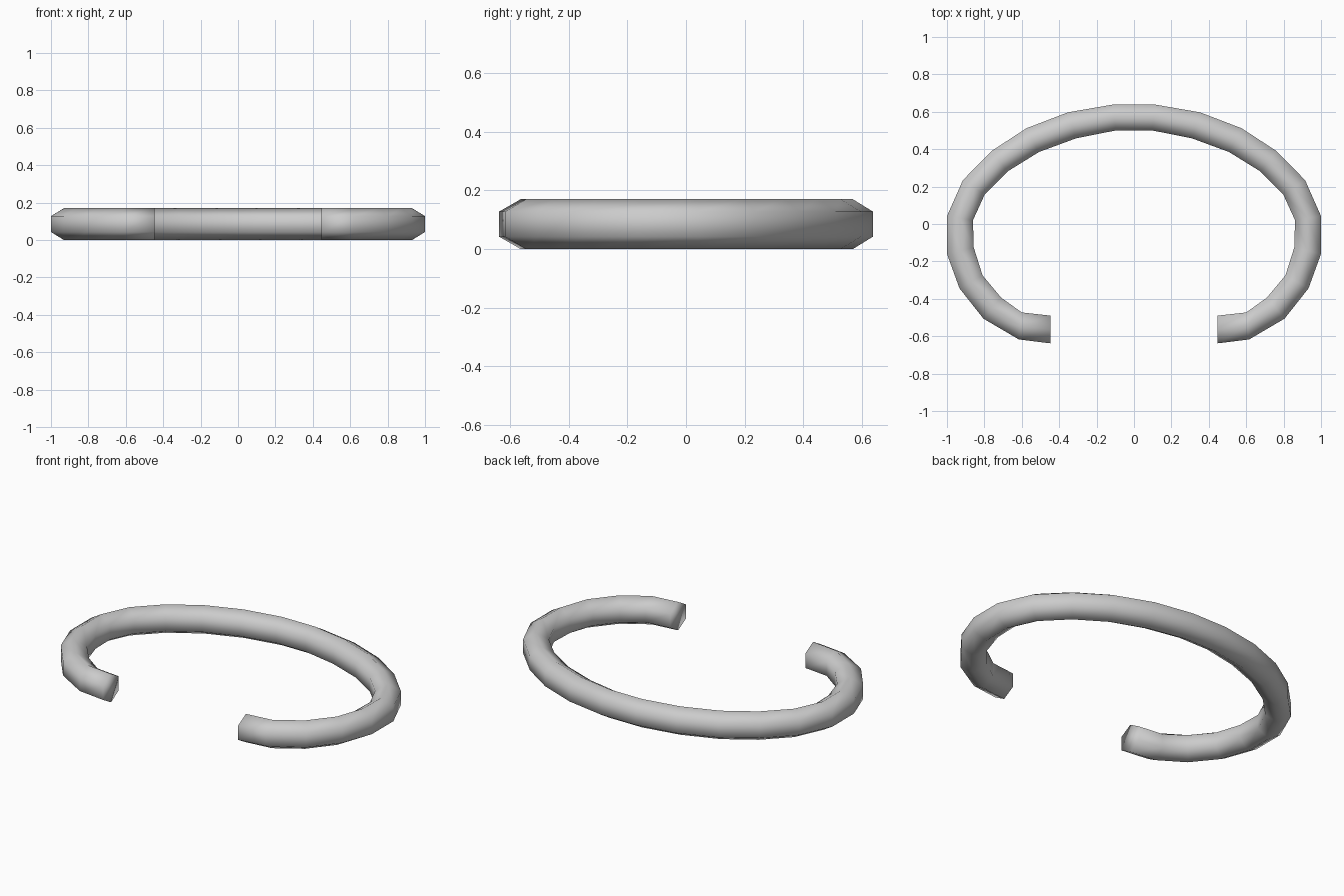
import bpy, bmesh
from mathutils import Vector

if "Cube" in bpy.data.objects:
    bpy.data.objects.remove(bpy.data.objects["Cube"])

R = 0.085  # hexagon corner radius

# Right half of the open oval: (outer x, outer y, inner x, inner y), back centre to front tip
HALF = [
    (0.115, 0.638, 0.098, 0.500), (0.353, 0.597, 0.310, 0.458),
    (0.575, 0.512, 0.508, 0.385), (0.762, 0.390, 0.676, 0.281),
    (0.915, 0.234, 0.798, 0.158), (1.000, 0.042, 0.861, 0.020),
    (1.000, -0.160, 0.857, -0.125), (0.933, -0.344, 0.810, -0.274),
    (0.805, -0.506, 0.711, -0.393), (0.616, -0.617, 0.600, -0.473),
    (0.447, -0.638, 0.447, -0.490),
]
left = [(-a, b, -c, d) for a, b, c, d in reversed(HALF)]
path = left + HALF

bm = bmesh.new()


def hex_ring(ox, oy, ix, iy):
    """Six-sided section with corners at top and bottom."""
    outer, inner = Vector((ox, oy, R)), Vector((ix, iy, R))
    mid = (outer + inner) / 2
    up = Vector((0, 0, R))
    pts = [mid + up, outer + up / 2, outer - up / 2,
           mid - up, inner - up / 2, inner + up / 2]
    return [bm.verts.new(p) for p in pts]


# Tube walls
rings = [hex_ring(*p) for p in path]
for a, b in zip(rings, rings[1:]):
    for i in range(6):
        j = (i + 1) % 6
        bm.faces.new((a[i], a[j], b[j], b[i]))

# End caps
bm.faces.new(rings[0])
bm.faces.new(rings[-1])
bmesh.ops.recalc_face_normals(bm, faces=bm.faces[:])
for f in bm.faces:
    f.smooth = True

mesh = bpy.data.meshes.new("open_ring")
bm.to_mesh(mesh)
bm.free()
ring = bpy.data.objects.new("open_ring", mesh)
bpy.context.collection.objects.link(ring)
